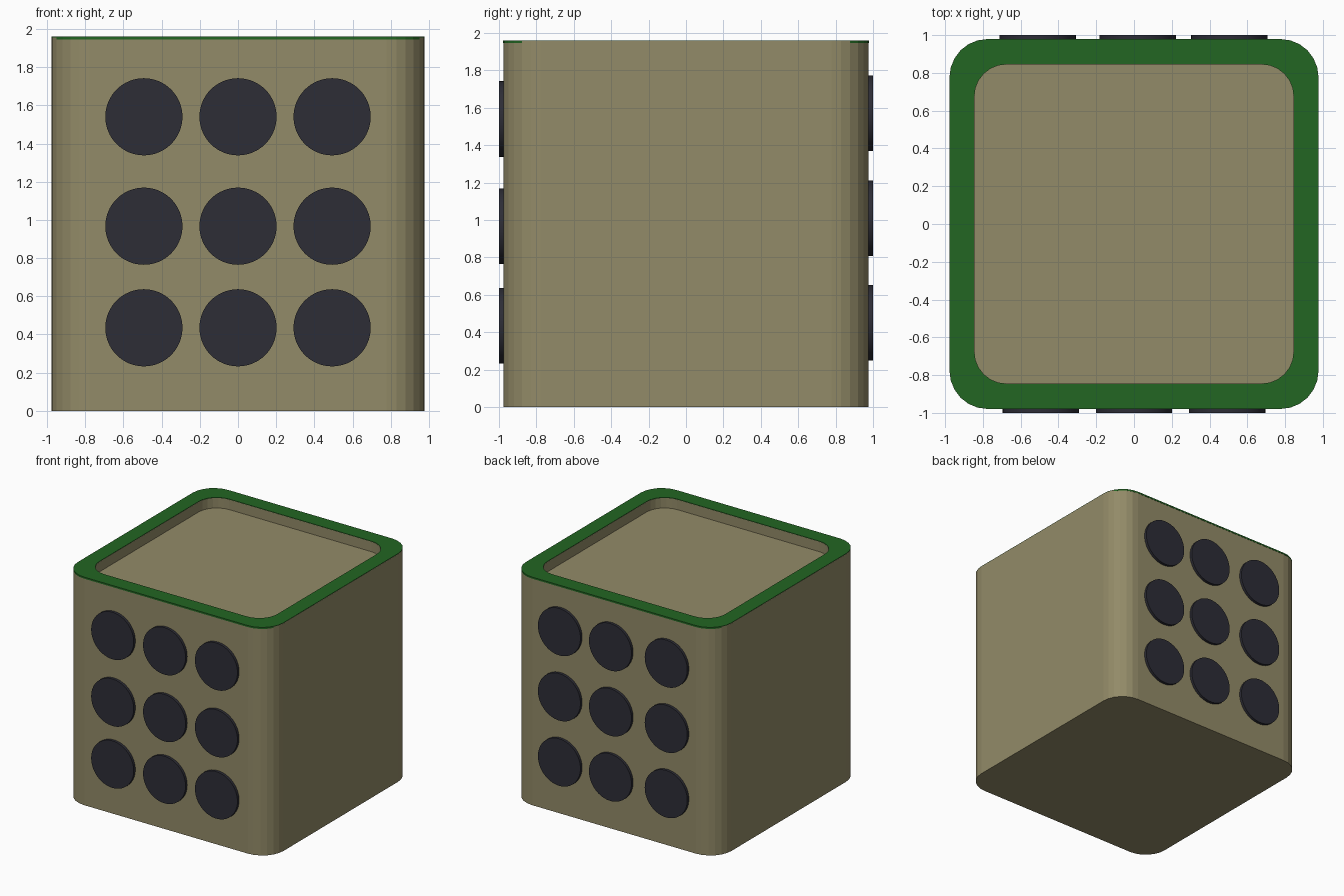
import bpy, bmesh, math

if "Cube" in bpy.data.objects:
    bpy.data.objects.remove(bpy.data.objects["Cube"])

H, HALF, R = 1.96, 0.977, 0.20      # height, half width, corner radius
INNER, RI, DEPTH = 0.845, 0.17, 0.09  # recess in the top


def material(name, rgb):
    m = bpy.data.materials.new(name)
    m.diffuse_color = (*rgb, 1)
    m.use_nodes = True
    m.node_tree.nodes["Principled BSDF"].inputs["Base Color"].default_value = m.diffuse_color
    return m


TAN = material("tan", (0.291, 0.258, 0.138))
GREEN = material("green", (0.016, 0.133, 0.016))
DARK = material("charcoal", (0.026, 0.026, 0.037))


def rounded_ring(bm, hx, hy, r, z, seg=6):
    """Ring of vertices around a rounded rectangle, counter-clockwise."""
    ring = []
    for k, (sx, sy) in enumerate([(1, 1), (-1, 1), (-1, -1), (1, -1)]):
        for i in range(seg + 1):
            a = math.pi / 2 * (k + i / seg)
            ring.append(bm.verts.new((sx * (hx - r) + r * math.cos(a),
                                      sy * (hy - r) + r * math.sin(a), z)))
    return ring


def bridge(bm, a, b):
    n = len(a)
    for i in range(n):
        j = (i + 1) % n
        bm.faces.new((a[i], a[j], b[j], b[i]))


def finish(bm, name, mat):
    bmesh.ops.recalc_face_normals(bm, faces=bm.faces)
    me = bpy.data.meshes.new(name)
    bm.to_mesh(me)
    bm.free()
    me.materials.append(mat)
    ob = bpy.data.objects.new(name, me)
    bpy.context.collection.objects.link(ob)
    return ob


# Box body with a shallow recess in the top
bm = bmesh.new()
top = H - 0.004
loops = [rounded_ring(bm, HALF, HALF, R, 0),
         rounded_ring(bm, HALF, HALF, R, top),
         rounded_ring(bm, INNER, INNER, RI, top),
         rounded_ring(bm, INNER, INNER, RI, H - DEPTH)]
for a, b in zip(loops, loops[1:]):
    bridge(bm, a, b)
bm.faces.new(loops[0])
bm.faces.new(loops[-1])
finish(bm, "body", TAN)

# Thin green rim, just proud of the body on the front and back
bm = bmesh.new()
zb = H - 0.014
loops = [rounded_ring(bm, HALF - 0.001, HALF + 0.002, R, zb),
         rounded_ring(bm, HALF - 0.001, HALF + 0.002, R, H),
         rounded_ring(bm, INNER + 0.001, INNER + 0.001, RI, H),
         rounded_ring(bm, INNER + 0.001, INNER + 0.001, RI, zb)]
for i in range(4):
    bridge(bm, loops[i], loops[(i + 1) % 4])
finish(bm, "top_rim", GREEN)


# Round discs, three by three on the front and on the back
def discs(side, sign, xs, zs):
    for r, z in enumerate(zs):
        for c, x in enumerate(xs):
            bpy.ops.mesh.primitive_cylinder_add(
                vertices=64, radius=0.202, depth=0.05,
                location=(x, sign * 0.975, z), rotation=(math.pi / 2, 0, 0))
            ob = bpy.context.object
            ob.name = f"{side}_disc_{r + 1}_{c + 1}"
            ob.data.materials.append(DARK)
            bpy.ops.object.shade_smooth_by_angle(angle=math.radians(30))


discs("front", -1, (-0.493, 0, 0.493), (0.435, 0.967, 1.54))
discs("back", 1, (-0.51, 0.02, 0.505), (0.45, 1.01, 1.57))
